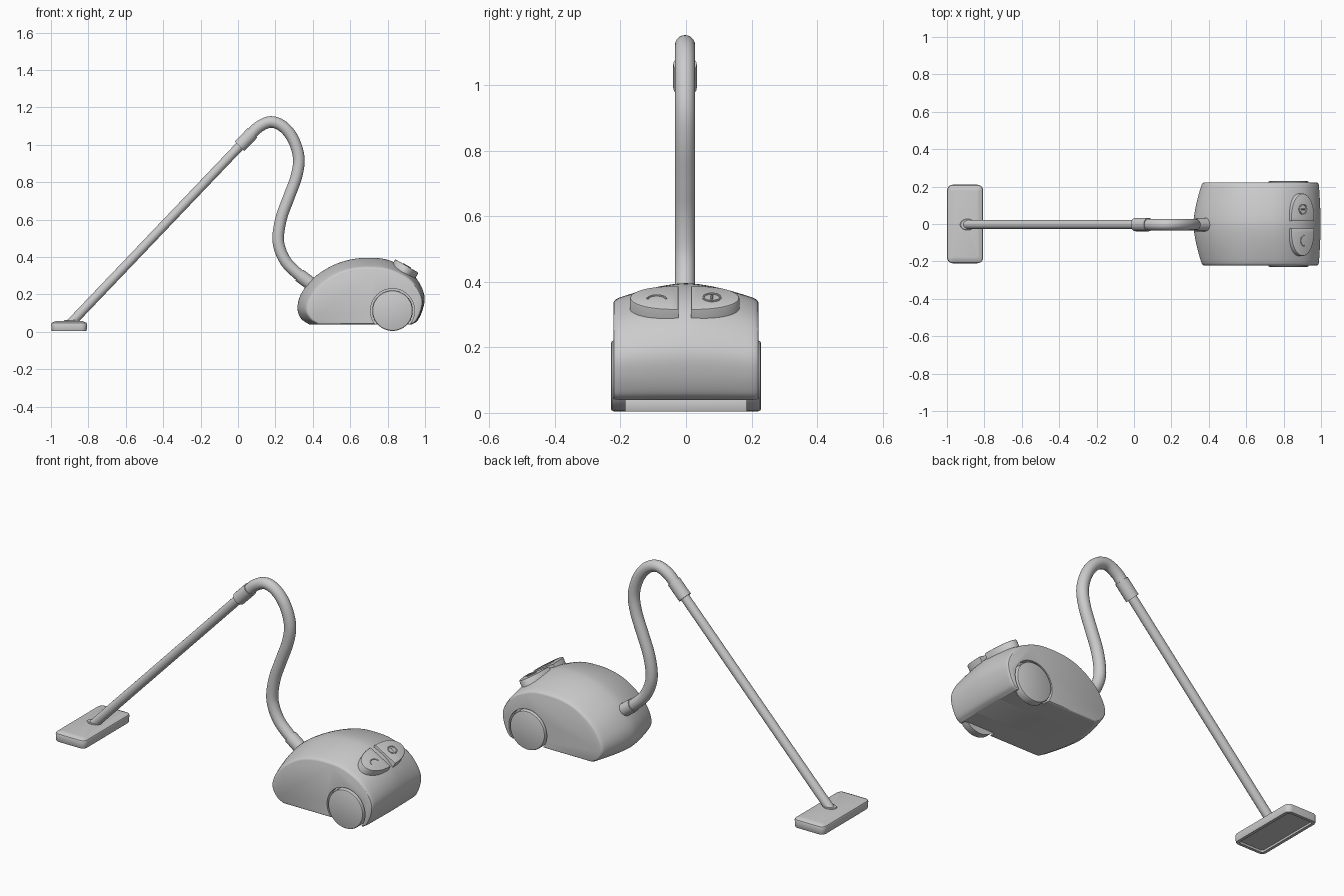
import bpy, bmesh, math
from mathutils import Vector, Matrix

if "Cube" in bpy.data.objects:
    bpy.data.objects.remove(bpy.data.objects["Cube"])

YC = -0.003  # centre plane of the hose and wand


def finish(obj, angle=35):
    bpy.ops.object.select_all(action='DESELECT')
    bpy.context.view_layer.objects.active = obj
    obj.select_set(True)
    bpy.ops.object.convert(target='MESH')
    bpy.ops.object.shade_smooth_by_angle(angle=math.radians(angle))
    return obj


def mesh_object(name, bm):
    bmesh.ops.recalc_face_normals(bm, faces=bm.faces)
    me = bpy.data.meshes.new(name)
    bm.to_mesh(me)
    bm.free()
    obj = bpy.data.objects.new(name, me)
    bpy.context.collection.objects.link(obj)
    return obj


def loft(name, rings):
    bm = bmesh.new()
    loops = [[bm.verts.new(p) for p in ring] for ring in rings]
    n = len(loops[0])
    for a, b in zip(loops, loops[1:]):
        for i in range(n):
            bm.faces.new((a[i], a[(i + 1) % n], b[(i + 1) % n], b[i]))
    bm.faces.new(loops[0])
    bm.faces.new(loops[-1])
    return mesh_object(name, bm)


def spline(pts, steps):
    # smooth curve through the given points
    p = [Vector(q) for q in pts]
    p = [2 * p[0] - p[1]] + p + [2 * p[-1] - p[-2]]
    out = []
    for a, b, c, d in zip(p, p[1:], p[2:], p[3:]):
        for k in range(steps):
            t = k / steps
            out.append(0.5 * (2 * b + (c - a) * t + (2 * a - 5 * b + 4 * c - d) * t * t
                              + (3 * b - a - 3 * c + d) * t ** 3))
    return out + [p[-2]]


def tube(name, pts, radius, caps=True):
    cu = bpy.data.curves.new(name, 'CURVE')
    cu.dimensions = '3D'
    cu.bevel_depth = radius
    cu.bevel_resolution = 8
    cu.use_fill_caps = caps
    sp = cu.splines.new('POLY')
    sp.points.add(len(pts) - 1)
    for q, p in zip(sp.points, pts):
        q.co = (p[0], YC, p[1], 1)
    obj = bpy.data.objects.new(name, cu)
    bpy.context.collection.objects.link(obj)
    return finish(obj)


def disc(name, x, z, y0, y1, r, dome=0.0):
    s = 1 if y1 > y0 else -1
    prof = [(y0, r), (y1 - s * dome, r), (y1 - s * dome * 0.3, r - dome * 0.3), (y1, r - dome)]
    if not dome:
        prof = [(y0, r), (y1, r)]
    ang = [i * math.tau / 64 for i in range(64)]
    return loft(name, [[(x + q * math.cos(a), y, z + q * math.sin(a)) for a in ang] for y, q in prof])


# body: centre profile blended into the side profile across the width
centre = spline([(0.38, 0.04), (0.338, 0.07), (0.318, 0.125), (0.336, 0.2), (0.40, 0.285), (0.50, 0.352),
                 (0.60, 0.386), (0.70, 0.396), (0.80, 0.385), (0.90, 0.338), (0.965, 0.27),
                 (0.997, 0.19), (0.988, 0.12), (0.96, 0.06), (0.93, 0.04)], 5)
side = spline([(0.43, 0.04), (0.392, 0.065), (0.366, 0.11), (0.378, 0.17), (0.43, 0.243), (0.52, 0.308),
               (0.61, 0.338), (0.70, 0.345), (0.80, 0.336), (0.90, 0.293), (0.955, 0.24),
               (0.986, 0.175), (0.98, 0.115), (0.955, 0.06), (0.93, 0.04)], 5)
W = 0.222
half = [(i * 0.0205, 0.0) for i in range(11)] + [(0.213, 0.001), (0.219, 0.004), (W, 0.010)]
stations = [(-y, s) for y, s in reversed(half[1:])] + half
mid = Vector((0.68, 0.16))
rings = []
for y, inset in stations:
    f = (abs(y) / W) ** 1.6
    ring = []
    for a, b in zip(centre, side):
        p = a.lerp(b, f)
        d = mid - p
        p = p + d.normalized() * inset
        ring.append((p.x, y, max(p.y, 0.04)))
    rings.append(ring)
body = loft('body', rings)

# wheel wells cut into the body, wheels set inside them
WX, WZ = 0.826, 0.113
for s, label in ((-1, 'front'), (1, 'back')):
    cutter = disc('well_cutter', WX, WZ, s * 0.19, s * 0.3, 0.118)
    cutter.hide_render = True
    mod = body.modifiers.new('well', 'BOOLEAN')
    mod.operation = 'DIFFERENCE'
    mod.object = cutter
    bpy.context.view_layer.objects.active = body
    bpy.ops.object.modifier_apply(modifier=mod.name)
    bpy.data.objects.remove(cutter)
    finish(disc(label + '_wheel', WX, WZ, s * 0.185, s * 0.229, 0.108, 0.008))
finish(body, 30)

# foot pedals: two half ellipses on the sloping rear
tilt = Matrix.Translation((0.903, -0.004, 0.352)) @ Matrix.Rotation(math.radians(30), 4, 'Y')
for s, label in ((-1, 'front'), (1, 'back')):
    outline = []
    for i in range(33):
        a = -math.pi / 2 + math.pi * i / 32
        outline.append((0.072 * math.sin(a), s * (0.019 + 0.148 * math.cos(a) ** 0.85 if i % 32 else 0.019)))
    levels = [(-0.07, 1.0), (-0.004, 1.0), (-0.001, 0.98), (0.0, 0.95)]
    c = Vector((0, s * 0.075))
    rings = []
    for z, k in levels:
        pts = [c + (Vector(p) - c) * k for p in outline]
        rings.append([tilt @ Vector((p.x, p.y, z)) for p in pts])
    finish(loft(label + '_pedal', rings))


def raised_line(name, pts, width=0.0035):
    # raised mark on a pedal
    obj = tube(name, [(p[0], 0) for p in pts], width)
    bpy.data.objects.remove(obj)
    cu = bpy.data.curves.new(name, 'CURVE')
    cu.dimensions = '3D'
    cu.bevel_depth = width
    cu.bevel_resolution = 2
    cu.use_fill_caps = True
    sp = cu.splines.new('POLY')
    sp.points.add(len(pts) - 1)
    for q, p in zip(sp.points, pts):
        q.co = (*(tilt @ Vector((p[0], p[1], 0.0005))), 1)
    obj = bpy.data.objects.new(name, cu)
    bpy.context.collection.objects.link(obj)
    finish(obj)


arc = [i * math.tau / 32 for i in range(33)]
raised_line('pedal_ring', [(0.023 * math.cos(a), 0.083 + 0.026 * math.sin(a)) for a in arc])
raised_line('pedal_bar', [(-0.012, 0.083), (0.012, 0.083)])
raised_line('pedal_arch', [(0.01 - 0.022 * math.sin(a / 2), -0.085 + 0.028 * math.cos(a / 2)) for a in arc])

# hose, its collar at the body, the cuff and the wand
hose_path = spline([(0.06, 1.045), (0.11, 1.095), (0.175, 1.122), (0.24, 1.098), (0.295, 1.03), (0.325, 0.93),
                    (0.312, 0.83), (0.27, 0.715), (0.232, 0.61), (0.215, 0.51), (0.225, 0.44),
                    (0.26, 0.37), (0.32, 0.31), (0.385, 0.26), (0.43, 0.225)], 6)
tube('hose', hose_path, 0.031)
tube('hose_collar', [(0.328, 0.303), (0.385, 0.26), (0.43, 0.225)], 0.036)
tube('cuff', [(0.008, 0.992), (0.022, 1.006), (0.078, 1.064)], 0.036)
tube('wand', [(-0.905, 0.035), (0.04, 1.025)], 0.025)


# floor head: rounded slab with sloped top edge and a recessed underside
def slab(inset, z, r=0.03):
    hx, hy = 0.096 - inset, 0.21 - inset
    r = max(r - inset, 0.012)
    pts = []
    for k, (sx, sy) in enumerate(((1, 1), (-1, 1), (-1, -1), (1, -1))):
        for i in range(7):
            a = math.pi / 2 * (k + i / 6)
            pts.append((-0.903 + sx * (hx - r) + r * math.cos(a), sy * (hy - r) + r * math.sin(a), z))
    return pts


finish(loft('floor_head', [slab(0.022, 0.014), slab(0.020, 0.004), slab(0.004, 0.004), slab(0.002, 0.008),
                           slab(0, 0.042), slab(0.003, 0.048), slab(0.02, 0.056), slab(0.03, 0.058)]), 30)
# swivel boss where the wand enters the head
boss = loft('wand_boss', [[(-0.89 + k * 0.04 * math.cos(a), YC + k * 0.03 * math.sin(a), z) for a in arc[:-1]]
                          for z, k in ((0.03, 1), (0.06, 1), (0.063, 0.92))])
finish(boss)
